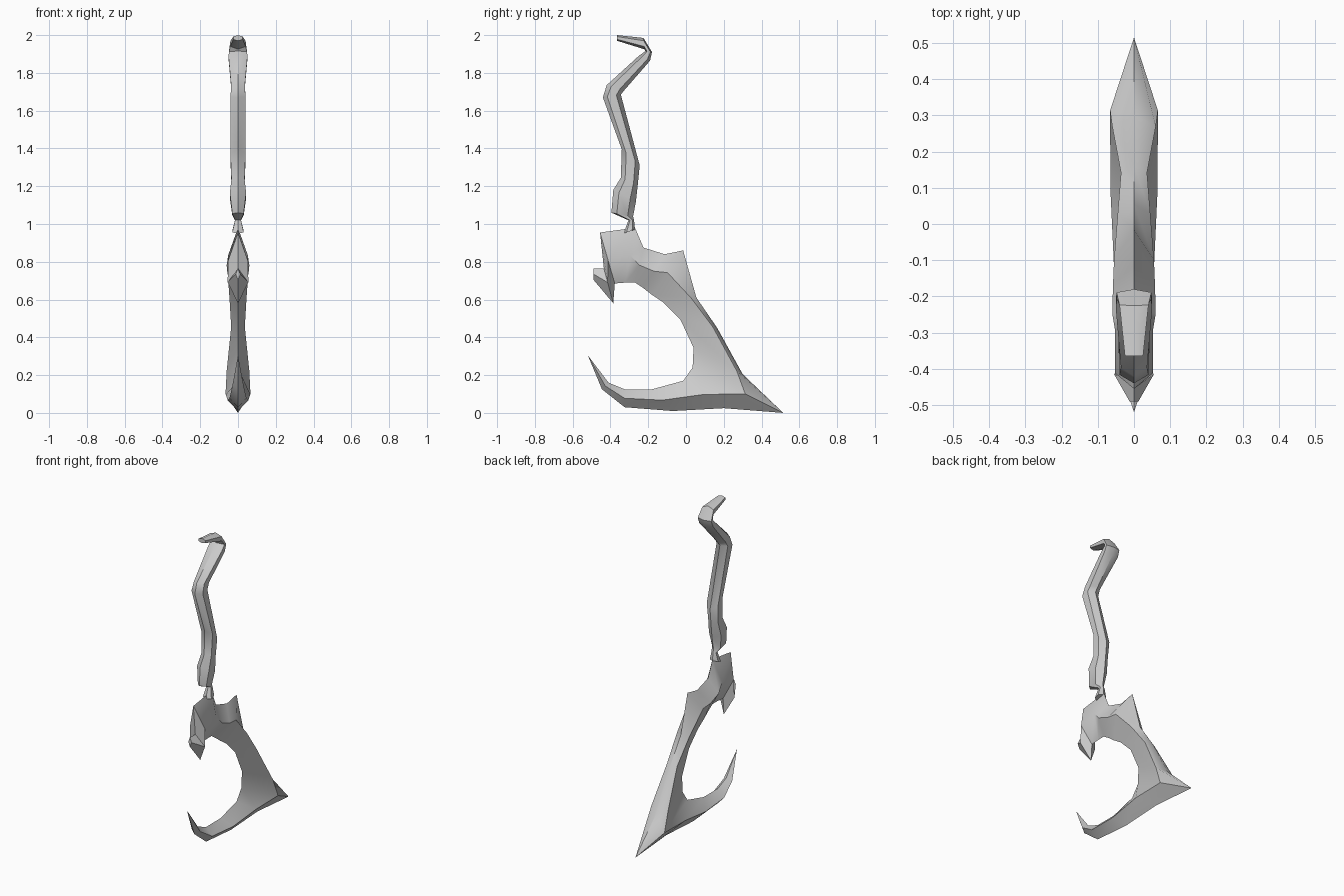
import bpy
import bmesh
from math import sin, cos, radians
from mathutils import Vector

default_cube = bpy.data.objects.get("Cube")
if default_cube:
    bpy.data.objects.remove(default_cube, do_unlink=True)

# Single steel colour
steel = bpy.data.materials.new("grey_steel")
steel.use_nodes = True
steel.diffuse_color = (.6, .6, .6, 1)
steel.node_tree.nodes["Principled BSDF"].inputs["Base Color"].default_value = (.6, .6, .6, 1)


def loft(name, rings, smooth_angle):
    """Skin a row of equal-sized rings, cap both ends and shade the result."""
    bm = bmesh.new()
    loops = [[bm.verts.new(point) for point in ring] for ring in rings]
    for lower, upper in zip(loops, loops[1:]):
        count = len(lower)
        for i in range(count):
            j = (i + 1) % count
            bm.faces.new((lower[i], lower[j], upper[j], upper[i]))
    bm.faces.new(loops[0])
    bm.faces.new(loops[-1])
    bmesh.ops.remove_doubles(bm, verts=bm.verts, dist=.001)
    bmesh.ops.recalc_face_normals(bm, faces=bm.faces)
    mesh = bpy.data.meshes.new(name)
    bm.to_mesh(mesh)
    bm.free()
    mesh.materials.append(steel)
    part = bpy.data.objects.new(name, mesh)
    bpy.context.collection.objects.link(part)
    bpy.ops.object.select_all(action='DESELECT')
    part.select_set(True)
    bpy.context.view_layer.objects.active = part
    bpy.ops.object.shade_smooth_by_angle(angle=radians(smooth_angle))
    return part


def blade_ring(outer_y, outer_z, inner_y, inner_z, half, ridge):
    """Diamond section: sharp outer and inner edges, a ridge on each side."""
    outer = Vector((0, outer_y, outer_z))
    inner = Vector((0, inner_y, inner_z))
    middle = outer.lerp(inner, ridge)
    side = Vector((half, 0, 0))
    return [outer, middle + side, inner, middle - side]


def grip_ring(front_y, front_z, back_y, back_z, half):
    """Six-sided section spanning the front and back edge of the grip."""
    front = Vector((0, front_y, front_z))
    back = Vector((0, back_y, back_z))
    centre = (front + back) / 2
    reach = (back - front) / 2
    across = Vector((half / sin(radians(60)), 0, 0))
    angles = [radians(60 * i) for i in range(6)]
    return [centre + reach * cos(a) + across * sin(a) for a in angles]


# Blade: hook tip, belly, rear spike, spine, then the notched collar
blade_stations = [
    (-.52, .305, -.52, .305, 0, .5),
    (-.445, .125, -.41, .16, .03, .5),
    (-.325, .03, -.325, .125, .045, .5),
    (-.07, .01, -.18, .125, .055, .5),
    (.2, .025, -.015, .17, .065, .5),
    (.515, 0, .035, .24, .066, .42),
    (.3, .205, .04, .345, .06, .12),
    (.165, .45, -.03, .495, .036, .12),
    (.055, .61, -.12, .585, .045, .15),
    (-.015, .86, -.18, .625, .055, .5),
    (-.113, .84, -.225, .66, .058, .5),
    (-.225, .875, -.27, .69, .06, .5),
    (-.27, .98, -.32, .69, .052, .5),
    (-.455, .955, -.377, .685, .052, .55),
    (-.435, .765, -.385, .58, .055, .4),
    (-.49, .765, -.49, .705, .012, .5),
]
loft("blade", [blade_ring(*station) for station in blade_stations], 45)

# Grip: neck at the collar, crooked shaft, curled pommel hook
grip_stations = [
    (-.33, .95, -.27, .97, .03),
    (-.305, 1.02, -.275, 1.02, .016),
    (-.395, 1.06, -.28, 1.04, .03),
    (-.385, 1.18, -.265, 1.12, .043),
    (-.345, 1.245, -.255, 1.21, .035),
    (-.34, 1.395, -.245, 1.31, .04),
    (-.44, 1.67, -.345, 1.685, .04),
    (-.42, 1.735, -.325, 1.71, .036),
    (-.25, 1.89, -.19, 1.865, .05),
    (-.215, 1.915, -.18, 1.91, .048),
    (-.22, 1.925, -.225, 1.985, .04),
    (-.365, 1.97, -.365, 2, .025),
]
loft("grip", [grip_ring(*station) for station in grip_stations], 45)
